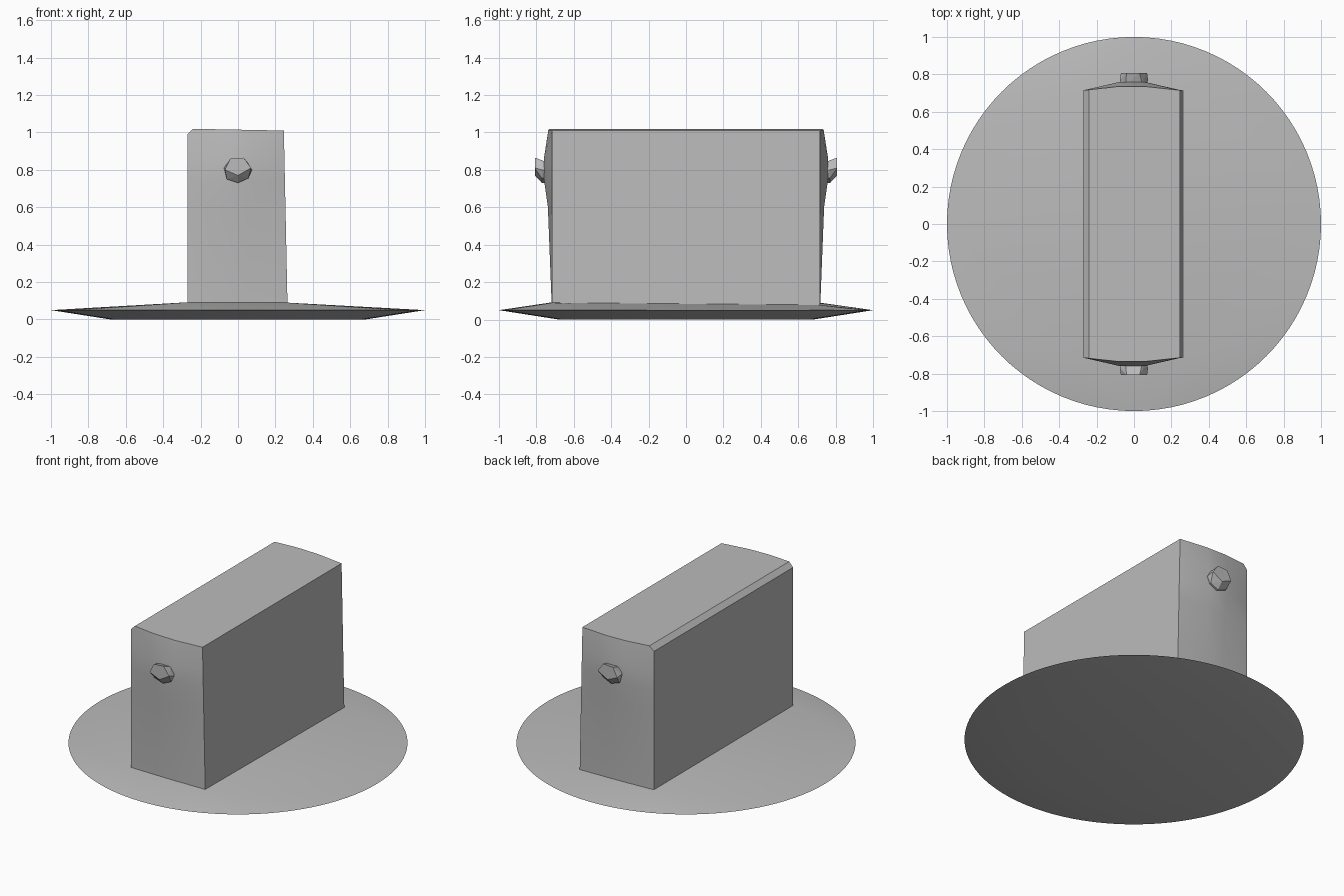
import bpy, bmesh, math

cube = bpy.data.objects.get("Cube")
if cube:
    bpy.data.objects.remove(cube, do_unlink=True)

GREY = (0.5, 0.5, 0.5, 1)
grey = bpy.data.materials.new("plain grey")
grey.use_nodes = True
grey.diffuse_color = GREY
grey.node_tree.nodes["Principled BSDF"].inputs["Base Color"].default_value = GREY


def finish(bm, name, smooth=True):
    """Turn a bmesh into a named, coloured object."""
    bmesh.ops.recalc_face_normals(bm, faces=bm.faces)
    mesh = bpy.data.meshes.new(name)
    bm.to_mesh(mesh)
    bm.free()
    mesh.materials.append(grey)
    obj = bpy.data.objects.new(name, mesh)
    bpy.context.collection.objects.link(obj)
    if smooth:
        bpy.ops.object.select_all(action="DESELECT")
        obj.select_set(True)
        bpy.context.view_layer.objects.active = obj
        bpy.ops.object.shade_smooth_by_angle(angle=math.radians(30))
    return obj


def hull(points, name, smooth):
    """Wrap a set of points in a convex skin."""
    bm = bmesh.new()
    verts = [bm.verts.new(p) for p in points]
    res = bmesh.ops.convex_hull(bm, input=verts)
    loose = {v for v in res["geom_interior"] + res["geom_unused"]
             if isinstance(v, bmesh.types.BMVert)}
    bmesh.ops.delete(bm, geom=list(loose), context="VERTS")
    return finish(bm, name, smooth)


def ring(radius, z, count=96):
    turn = 2 * math.pi / count
    return [(radius * math.cos(i * turn), radius * math.sin(i * turn), z)
            for i in range(count)]


# Round base: thin rim, flat underside, top rising to the foot of the body
foot = [(-0.27, -0.715, 0.092), (0.265, -0.715, 0.09),
        (0.265, 0.715, 0.078), (-0.27, 0.715, 0.09)]
hull(ring(1, 0.05) + ring(0.68, 0) + foot, "round_base", True)

# Upright body: two bulging ends joined by flat long sides
ROWS = [(0.06, 0.717), (0.6, 0.738), (0.74, 0.758), (0.87, 0.758), (1.02, 0.735)]
COLUMNS = (0, 0.36, 0.64, 1)
bm = bmesh.new()
ends = []
for side in (-1, 1):
    grid = []
    for z, bulge in ROWS:
        right = 0.265 - 0.02 * (z - 0.06) / 0.96
        line = []
        for t in COLUMNS:
            y = 0.715 if t in (0, 1) else bulge
            drop = 0.01 * t if z > 1 else 0
            line.append(bm.verts.new((-0.27 + t * (right + 0.27), side * y, z - drop)))
        grid.append(line)
    for low, high in zip(grid, grid[1:]):
        for i in range(3):
            bm.faces.new((low[i], low[i + 1], high[i + 1], high[i]))
    ends.append(grid)
front, back = ends
bm.faces.new(front[-1] + back[-1][::-1])
bm.faces.new(front[0] + back[0][::-1])
for i in (0, -1):
    bm.faces.new([r[i] for r in front] + [r[i] for r in back][::-1])

# Chamfer along one upper long edge
edge = bm.edges.get((front[-1][0], back[-1][0]))
bmesh.ops.bevel(bm, geom=[edge], offset=0.03, segments=1, affect="EDGES")
finish(bm, "upright_body")

# Faceted knob on each end
CAP = [(-0.04, 0.86), (0.03, 0.865), (0.07, 0.81), (0, 0.77), (-0.07, 0.8)]
SEAT = [(-0.05, 0.84), (0.05, 0.84), (0.075, 0.8),
        (0.055, 0.755), (0, 0.73), (-0.06, 0.75), (-0.075, 0.81)]
for side, name in ((-1, "front_knob"), (1, "back_knob")):
    hull([(x, side * 0.808, z) for x, z in CAP]
         + [(x, side * 0.77, z) for x, z in SEAT]
         + [(x * 0.9, side * 0.74, z) for x, z in SEAT], name, False)
